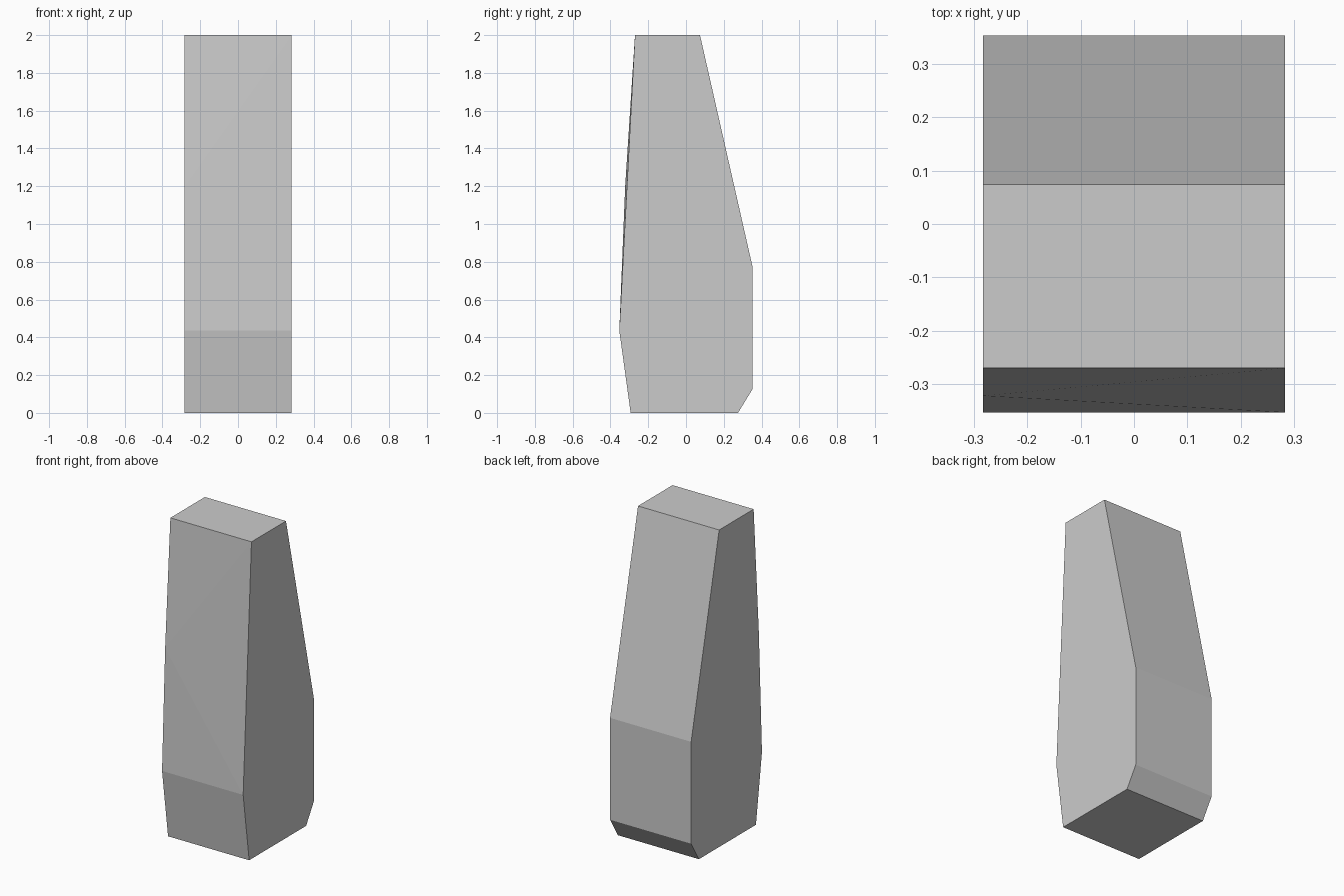
import bpy, bmesh

if "Cube" in bpy.data.objects:
    bpy.data.objects.remove(bpy.data.objects["Cube"])

HALF_WIDTH = 0.283

# Side outline (y, z), running from the front knee round to the front top edge
OUTLINE = [(-0.353, 0.435), (-0.293, 0), (0.275, 0), (0.353, 0.127),
           (0.353, 0.77), (0.074, 2), (-0.27, 2)]

bm = bmesh.new()
left, right = [[bm.verts.new((x, y, z)) for y, z in OUTLINE]
               for x in (-HALF_WIDTH, HALF_WIDTH)]

# Slight bulge on the left front edge only
bulge = bm.verts.new((-HALF_WIDTH, -0.322, 1.2))

# Side caps
bm.faces.new(left + [bulge])
bm.faces.new(right)

# Bands joining the two sides
for i in range(len(OUTLINE) - 1):
    bm.faces.new((left[i], left[i + 1], right[i + 1], right[i]))

# Front slope, creased from the bulge to the right knee
bm.faces.new((left[0], right[0], bulge))
bm.faces.new((bulge, right[0], right[-1]))
bm.faces.new((bulge, right[-1], left[-1]))

bmesh.ops.recalc_face_normals(bm, faces=bm.faces)
mesh = bpy.data.meshes.new("tapered_block")
bm.to_mesh(mesh)
bm.free()
block = bpy.data.objects.new("tapered_block", mesh)
bpy.context.collection.objects.link(block)
